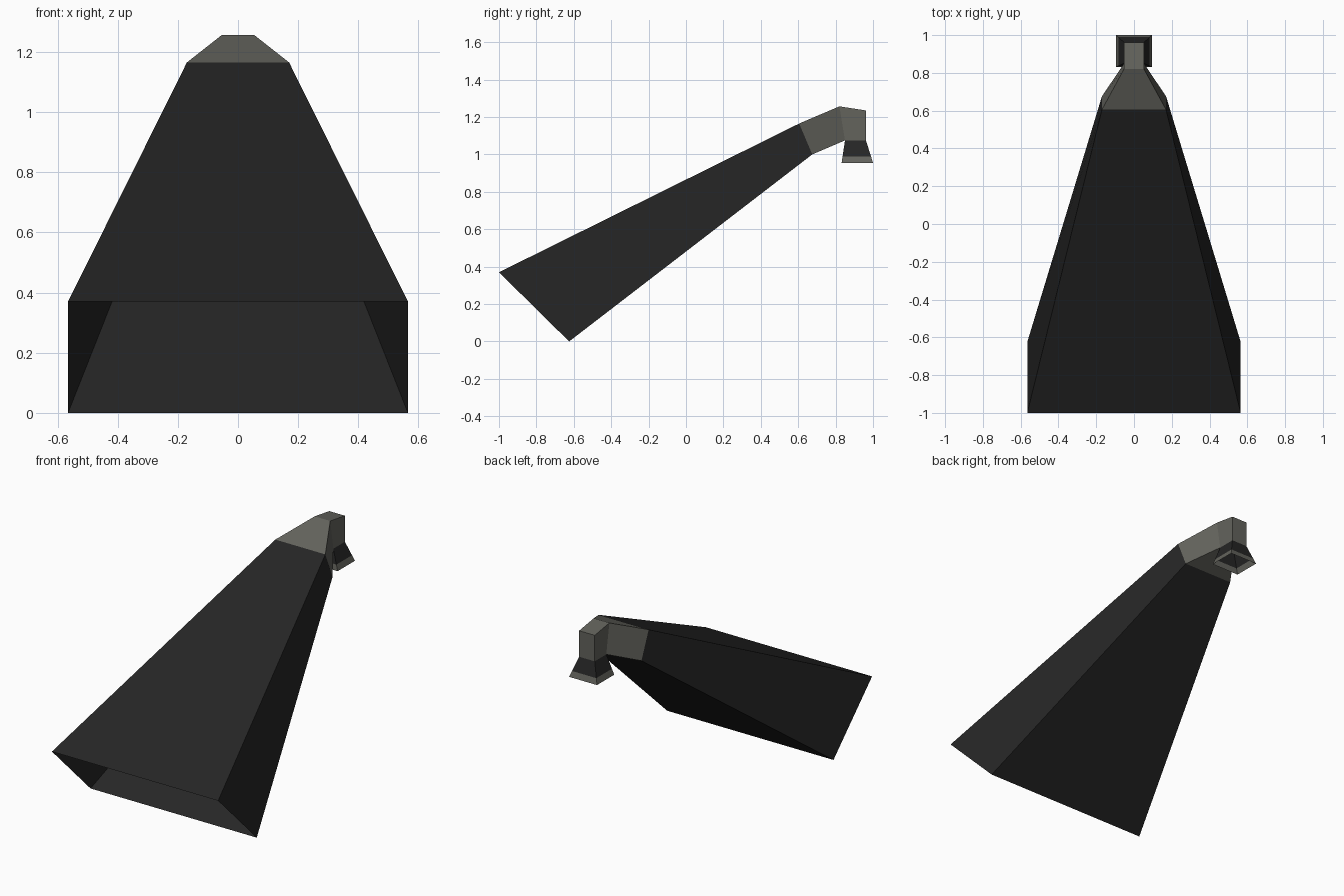
import bpy, bmesh

if "Cube" in bpy.data.objects:
    bpy.data.objects.remove(bpy.data.objects["Cube"])


def material(name, rgb):
    m = bpy.data.materials.new(name)
    m.diffuse_color = (*rgb, 1.0)
    m.use_nodes = True
    m.node_tree.nodes["Principled BSDF"].inputs["Base Color"].default_value = m.diffuse_color
    return m


black = material("matte black", (0.019, 0.019, 0.019))
grey = material("worn grey", (0.125, 0.125, 0.108))


def duct(name, sections, mats, bands):
    """Open rectangular tube. Section = (half width, (y, z) outer, (y, z) inner)."""
    bm = bmesh.new()
    rings = []
    for w, outer, inner in sections:
        rings.append([bm.verts.new(p) for p in (
            (-w, *outer), (w, *outer), (w, *inner), (-w, *inner))])
    for i, (a, b) in enumerate(zip(rings, rings[1:])):
        for k in range(4):
            n = (k + 1) % 4
            f = bm.faces.new((a[k], a[n], b[n], b[k]))
            f.material_index = bands[i]
    # weld sections that share an inner corner at the bend
    bmesh.ops.remove_doubles(bm, verts=bm.verts, dist=1e-4)
    bmesh.ops.dissolve_degenerate(bm, edges=bm.edges, dist=1e-5)
    bmesh.ops.recalc_face_normals(bm, faces=bm.faces)
    me = bpy.data.meshes.new(name)
    bm.to_mesh(me)
    bm.free()
    for m in mats:
        me.materials.append(m)
    ob = bpy.data.objects.new(name, me)
    bpy.context.collection.objects.link(ob)
    return ob


throat = (0.17, (0.605, 1.165), (0.675, 1.0))
bend_inner = (0.85, 1.075)

# large flared horn, open at the front
duct("horn_bell", [(0.565, (-1.0, 0.37), (-0.625, 0.0)), throat], [black], [0])

# grey neck narrowing and bending downward
duct("bent_neck", [
    throat,
    (0.053, (0.82, 1.257), bend_inner),
    (0.053, (0.962, 1.235), bend_inner),
    (0.053, (0.962, 1.075), bend_inner),
], [grey], [0, 0, 0])

# small flared mouthpiece, open below, with a worn grey rim
top_z, rim_z, low_z = 1.075, 0.99, 0.955
t = (top_z - rim_z) / (top_z - low_z)


def mouth(t):
    z = top_z + (low_z - top_z) * t
    return (0.053 + 0.042 * t, (0.962 + 0.038 * t, z), (0.85 - 0.018 * t, z))


duct("mouthpiece", [mouth(0), mouth(t), mouth(1)], [black, grey], [0, 1])
